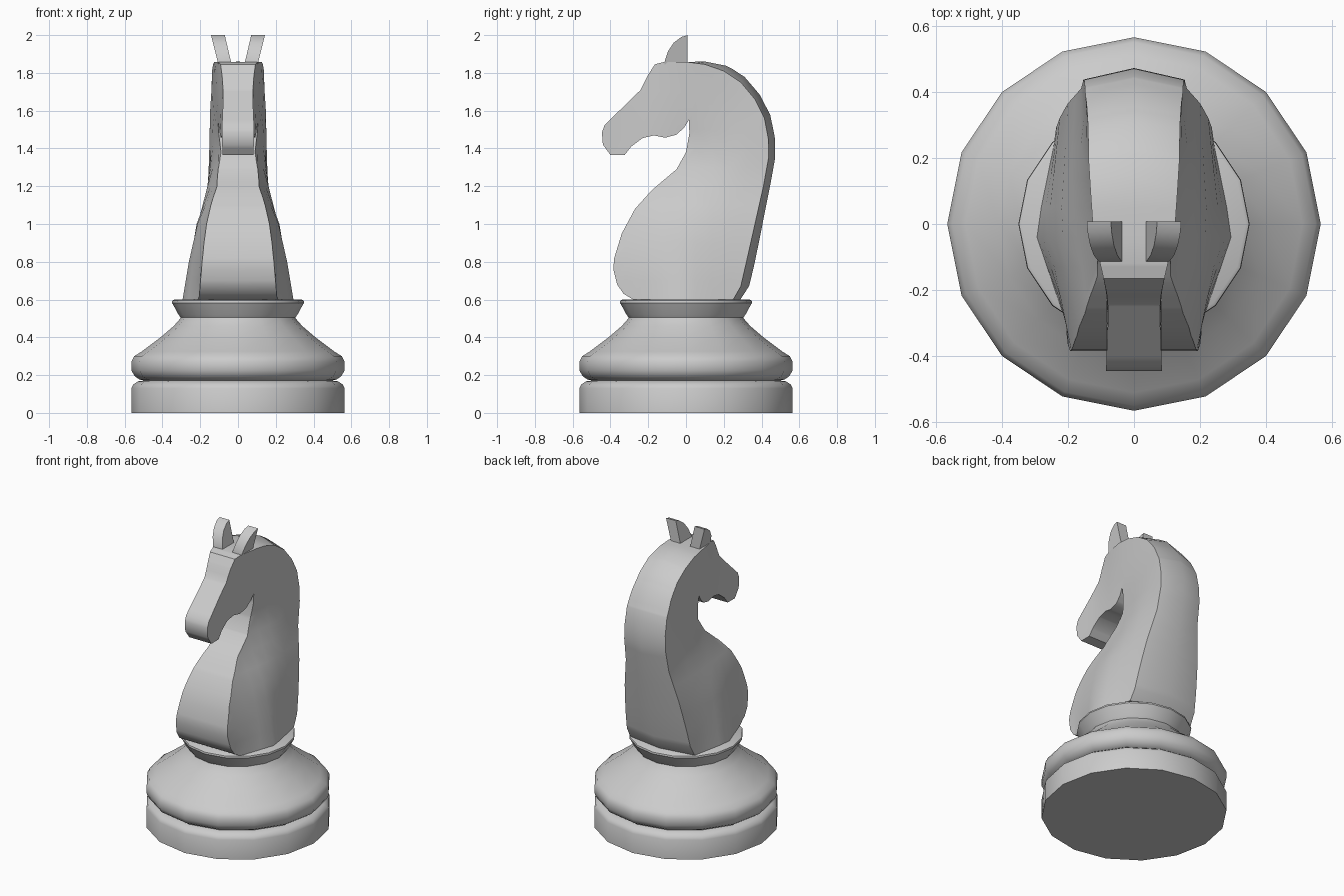
import bpy, bmesh, math
from mathutils import Vector

if "Cube" in bpy.data.objects:
    bpy.data.objects.remove(bpy.data.objects["Cube"])


def finish(bm, name, mirror=False):
    me = bpy.data.meshes.new(name)
    bm.to_mesh(me)
    bm.free()
    ob = bpy.data.objects.new(name, me)
    bpy.context.collection.objects.link(ob)
    bpy.ops.object.select_all(action='DESELECT')
    ob.select_set(True)
    bpy.context.view_layer.objects.active = ob
    bpy.ops.object.shade_smooth_by_angle(angle=math.radians(32))
    if mirror:
        ob.modifiers.new("mirror", 'MIRROR')
    return ob


def lathe(name, profile, sides=16):
    bm = bmesh.new()
    rings = []
    for r, z in profile:
        rings.append([bm.verts.new((r * math.cos(a), r * math.sin(a), z))
                      for a in (2 * math.pi * i / sides for i in range(sides))])
    for lo, hi in zip(rings, rings[1:]):
        for i in range(sides):
            j = (i + 1) % sides
            bm.faces.new((lo[i], lo[j], hi[j], hi[i]))
    bm.faces.new(rings[0][::-1])
    bm.faces.new(rings[-1])
    return finish(bm, name)


def lerp_table(table, t):
    if t <= table[0][0]:
        return table[0][1]
    for (a, va), (b, vb) in zip(table, table[1:]):
        if t <= b:
            return va + (vb - va) * (t - a) / (b - a)
    return table[-1][1]


# Turned base
lathe("plinth", [(.565, 0), (.565, .13), (.555, .15), (.53, .167), (.49, .172)])
lathe("bell", [(.49, .17), (.52, .176), (.548, .195), (.564, .225), (.565, .27),
               (.55, .3), (.51, .325), (.41, .4), (.34, .46), (.305, .5), (.3, .51)])
lathe("collar", [(.30, .5), (.315, .52), (.342, .57), (.35, .583), (.348, .594), (.338, .6)])

# Side outline of horse (y, z)
outline = [(.25, .6), (.29, .67), (.32, .8), (.365, 1.0), (.41, 1.2), (.437, 1.35),
           (.436, 1.45), (.415, 1.56), (.365, 1.66), (.29, 1.75), (.2, 1.81), (.1, 1.845),
           (.01, 1.857), (-.12, 1.857), (-.165, 1.845), (-.2, 1.79), (-.24, 1.71),
           (-.43, 1.525), (-.445, 1.485), (-.44, 1.42), (-.4, 1.365), (-.325, 1.365),
           (-.29, 1.41), (-.23, 1.455), (-.17, 1.469), (-.11, 1.457), (-.05, 1.473),
           (-.01, 1.51), (.015, 1.55), (.018, 1.48), (0, 1.38), (-.05, 1.29),
           (-.18, 1.18), (-.27, 1.08), (-.34, .95), (-.38, .82), (-.385, .76),
           (-.365, .68), (-.33, .63), (-.28, .6)]

# Half width: rows of (height, [(y, x)])
width_rows = [
    (.6, [(-.3, .205), (-.03, .297), (.25, .24)]),
    (.8, [(-.38, .19), (-.03, .262), (.32, .225)]),
    (1.0, [(-.32, .165), (0, .222), (.365, .2)]),
    (1.2, [(-.16, .11), (.15, .163), (.41, .16)]),
    (1.36, [(-.24, .083), (0, .088), (.25, .14), (.44, .153)]),
    (1.6, [(-.44, .085), (-.26, .077), (-.1, .1), (.1, .12), (.4, .148)]),
    (1.86, [(-.22, .08), (-.1, .107), (0, .125), (.2, .14)])]


def half_width(y, z):
    return lerp_table([(h, lerp_table(row, y)) for h, row in width_rows], z)


# Horse body: outline cut into a grid, shaped in x, then joined to the centre line
bm = bmesh.new()
bm.faces.new([bm.verts.new((0, y, z)) for y, z in outline])
cuts = [((0, -.4 + .09 * i, 0), (0, 1, 0)) for i in range(10)]
cuts += [((0, 0, .7 + .1 * i), (0, 0, 1)) for i in range(12)]
for co, no in cuts:
    bmesh.ops.bisect_plane(bm, geom=bm.verts[:] + bm.edges[:] + bm.faces[:],
                           dist=1e-4, plane_co=co, plane_no=no)
panel = bm.faces[:]
for v in bm.verts:
    v.co.x = half_width(v.co.y, v.co.z)
rim = [e for e in bm.edges if e.is_boundary]
new = bmesh.ops.extrude_edge_only(bm, edges=rim)["geom"]
for v in [g for g in new if isinstance(g, bmesh.types.BMVert)]:
    v.co.x = 0
    y, z = v.co.y, v.co.z
    # crowned mane ridge
    if y > .05 and (z > 1.58 or y > .24):
        push = Vector((0, y, max(0, z - 1.35))).normalized()
        v.co += push * min(lerp_table([(.6, .08), (.68, .053), (.8, .045), (1.2, .035)], z), y * .15)
bmesh.ops.recalc_face_normals(bm, faces=bm.faces)
if sum(f.normal.x * f.calc_area() for f in panel) < 0:
    bmesh.ops.reverse_faces(bm, faces=bm.faces[:])
finish(bm, "horse_body", mirror=True)

# Ears: slabs leaning outwards
ear = [(.008, 1.82), (.008, 2.0), (-.025, 1.99), (-.065, 1.96), (-.095, 1.915),
       (-.113, 1.86), (-.113, 1.82)]
bm = bmesh.new()
sides = []
for x0, x1 in ((.035, .07), (.105, .143)):
    sides.append([bm.verts.new((x0 + (x1 - x0) * (z - 1.85) / .15, y, z)) for y, z in ear])
for s in sides:
    bm.faces.new(s)
for i in range(len(ear)):
    j = (i + 1) % len(ear)
    bm.faces.new((sides[0][i], sides[0][j], sides[1][j], sides[1][i]))
bmesh.ops.recalc_face_normals(bm, faces=bm.faces)
finish(bm, "ears", mirror=True)
